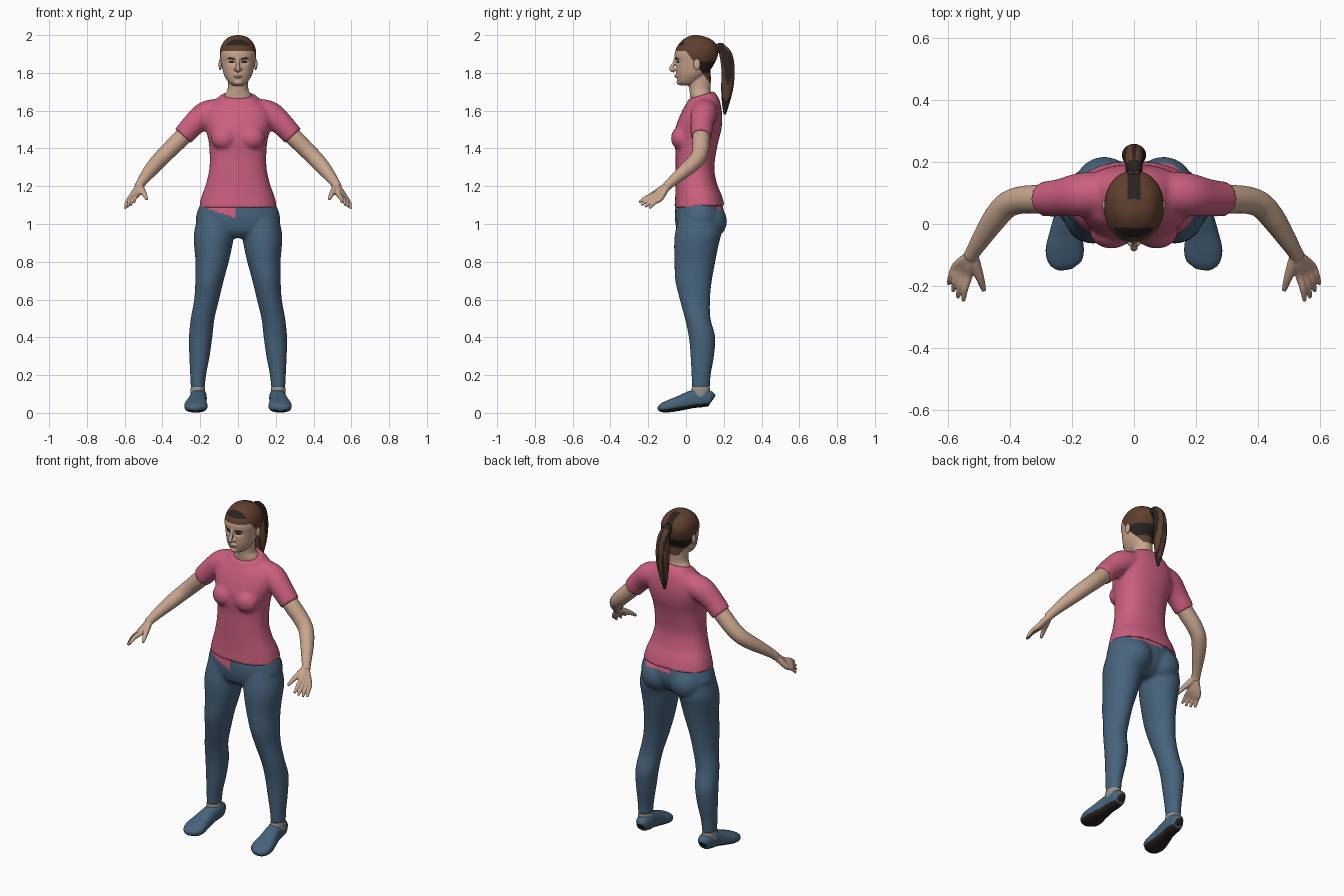
import bpy, bmesh, math
from mathutils import Vector, Matrix

default = bpy.data.objects.get("Cube")
if default:
    bpy.data.objects.remove(default, do_unlink=True)


def material(name, r, g, b):
    mat = bpy.data.materials.new(name)
    mat.use_nodes = True
    mat.diffuse_color = (r, g, b, 1)
    bsdf = mat.node_tree.nodes["Principled BSDF"]
    bsdf.inputs["Base Color"].default_value = (r, g, b, 1)
    bsdf.inputs["Roughness"].default_value = 0.8
    return mat


skin = material("skin", .58, .38, .27)
pink = material("pink cloth", .6, .115, .21)
blue = material("blue denim", .062, .125, .2)
brown = material("brown hair", .115, .05, .028)
dark = material("dark brown", .022, .017, .014)
grey = material("grey sock", .3, .28, .27)
lip = material("lip", .36, .19, .15)


def spline(rows, steps):
    """Catmull-Rom through rows of numbers."""
    out = []
    for i in range(len(rows) - 1):
        p0, p1 = rows[max(i - 1, 0)], rows[i]
        p2, p3 = rows[i + 1], rows[min(i + 2, len(rows) - 1)]
        for k in range(steps):
            t = k / steps
            out.append([b + t * ((c - a) + t * ((2 * a - 5 * b + 4 * c - d) + t * (3 * b - a - 3 * c + d))) / 2
                        for a, b, c, d in zip(p0, p1, p2, p3)])
    return out + [list(rows[-1])]


def loft(bm, rows, flat=False, side=(1, 0, 0), power=2, sign=1, sides=32, steps=5):
    """Skin rings (x, y, z, width, depth, tilt); flat rings are level, others follow the path."""
    rows = [tuple(r) + (r[-1],) * (len(r) == 4) for r in rows]
    rows = spline([r + (0,) * (6 - len(r)) for r in rows], steps)
    rings = []
    for i, (x, y, z, a, b, tilt) in enumerate(rows):
        centre = Vector((x, y, z))
        if flat:
            u, v = Vector((1, 0, 0)), Vector((0, 1, tilt))
        else:
            t = Vector(rows[min(i + 1, len(rows) - 1)][:3]) - Vector(rows[max(i - 1, 0)][:3])
            t.normalize()
            u = Vector(side)
            u = (u - t * u.dot(t)).normalized()
            v = t.cross(u)
        ring = []
        for k in range(sides):
            c, s = math.cos(k * math.tau / sides), math.sin(k * math.tau / sides)
            p = centre + u * a * math.copysign(abs(c) ** (2 / power), c) \
                + v * b * math.copysign(abs(s) ** (2 / power), s)
            ring.append(bm.verts.new((p.x * sign, p.y, p.z)))
        rings.append(ring)
    for r, q in zip(rings, rings[1:]):
        for k in range(sides):
            n = (k + 1) % sides
            bm.faces.new((r[k], r[n], q[n], q[k]))
    bm.faces.new(rings[0])
    bm.faces.new(rings[-1])


def both(bm, rows, **options):
    for sign in (1, -1):
        loft(bm, rows, sign=sign, **options)


def blob(bm, centre, radii, mirrored=True):
    for sign in (1, -1) if mirrored else (1,):
        place = Matrix.Translation((centre[0] * sign, centre[1], centre[2]))
        bmesh.ops.create_icosphere(bm, subdivisions=3, radius=1, matrix=place @ Matrix.Diagonal((*radii, 1)))


def finish(bm, name, mats, voxel=0, rule=None, smooth=4, shape=None):
    """Fuse the pieces into one skin, then colour faces by rule(centre, normal)."""
    bmesh.ops.recalc_face_normals(bm, faces=bm.faces)
    mesh = bpy.data.meshes.new(name)
    bm.to_mesh(mesh)
    bm.free()
    ob = bpy.data.objects.new(name, mesh)
    bpy.context.collection.objects.link(ob)
    if voxel:
        fuse = ob.modifiers.new("fuse", 'REMESH')
        fuse.mode, fuse.voxel_size = 'VOXEL', voxel
        soft = ob.modifiers.new("soften", 'SMOOTH')
        soft.iterations = smooth
        graph = bpy.context.evaluated_depsgraph_get()
        ob.data = bpy.data.meshes.new_from_object(ob.evaluated_get(graph))
        ob.modifiers.clear()
        mesh = ob.data
    mesh.materials.clear()
    for m in mats:
        mesh.materials.append(m)
    if shape:
        for v in mesh.vertices:
            shape(v.co)
    for p in mesh.polygons:
        p.use_smooth = True
        p.material_index = rule(p.center, p.normal) if rule else 0
    mesh.set_sharp_from_angle(angle=math.radians(50))
    return ob


def body(z, front, back, width, tilt=0):
    return (0, (front + back) / 2, z, width, (back - front) / 2, tilt)


# Shirt: torso, bust and sleeves
bm = bmesh.new()
loft(bm, [body(1.09, -.062, .205, .207, .06), body(1.15, -.057, .188, .192, .04),
          body(1.21, -.055, .165, .17), body(1.29, -.055, .15, .152), body(1.37, -.055, .158, .15),
          body(1.44, -.062, .172, .156), body(1.49, -.06, .185, .168), body(1.55, -.042, .192, .18),
          body(1.61, -.015, .188, .168), body(1.65, .002, .175, .125, .15),
          body(1.682, .012, .148, .088, .3)], flat=True, power=2.3, sides=48)
both(bm, [(.09, .1, 1.595, .07), (.17, .095, 1.58, .07), (.235, .085, 1.527, .061),
          (.292, .08, 1.465, .056)], side=(0, 1, 0))
blob(bm, (.073, -.022, 1.455), (.07, .058, .065))
finish(bm, "shirt", [pink], .009, smooth=6)


# Trousers: pelvis, seat and legs; the hanging hem shows as a painted flap
def hem(c, n):
    front_flap = c.y < 0 and -.17 < c.x < -.012 and c.z > 1.085 - (c.x + .17) * .35
    back_flap = c.y > .1 and -.03 < c.x < .15 and c.z > 1.075
    return 1 if c.z > 1.105 or front_flap or back_flap else 0


bm = bmesh.new()
loft(bm, [body(.925, -.01, .12, .1), body(.96, -.045, .17, .19), body(1.02, -.058, .2, .222),
          body(1.07, -.058, .2, .214), body(1.13, -.05, .185, .188)], flat=True, power=2.2, sides=48)
blob(bm, (.095, .115, 1.015), (.1, .102, .1))
both(bm, [(.115, .07, 1.04, .1, .11), (.127, .064, .95, .106, .122), (.131, .055, .89, .102, .118),
          (.137, .047, .8, .088, .108), (.151, .04, .7, .075, .097), (.166, .047, .6, .066, .08),
          (.187, .062, .5, .063, .068), (.198, .085, .4, .062, .07), (.204, .086, .3, .054, .062),
          (.211, .08, .2, .042, .051), (.213, .079, .128, .037, .047)], flat=True)
finish(bm, "trousers", [blue, pink], .009, hem)

# Arms with hands
bm = bmesh.new()
both(bm, [(.25, .082, 1.505, .045), (.31, .08, 1.445, .046), (.365, .077, 1.39, .044),
          (.41, .06, 1.345, .042), (.45, .015, 1.3, .039), (.49, -.045, 1.25, .031),
          (.515, -.085, 1.215, .025), (.527, -.105, 1.195, .024)])
wrist = Vector((.52, -.095, 1.205))
index_base, index_tip = Vector((.533, -.165, 1.155)), Vector((.55, -.248, 1.115))
little_base, little_tip = Vector((.574, -.137, 1.132)), Vector((.597, -.193, 1.083))
for k, longer in enumerate((0, .1, .08, 0)):
    base, tip = index_base.lerp(little_base, k / 3), index_tip.lerp(little_tip, k / 3)
    tip += (tip - base) * longer
    middle = base.lerp(tip, .5) + Vector((.003, -.003, .005))
    both(bm, [(*wrist, .017), (*wrist.lerp(base, .5), .017), (*base, .014), (*middle, .011), (*tip, .007)],
         sides=16)
both(bm, [(*wrist, .017), (.506, -.145, 1.175, .017), (.494, -.18, 1.155, .013), (.483, -.215, 1.13, .008)],
     sides=16)
finish(bm, "arms", [skin], .004, smooth=3)


# Head and neck, with hair, brows, eyes and lips coloured by region
def face_rule(c, n):
    x, y, z = abs(c.x), c.y, c.z
    if z > 1.915 or (z > 1.755 and y > (1.915 - z) * .75):
        fringe = z > 1.945 and y < -.012
        parting = x < .022 and y > .08 and z > 1.9
        nape = 1.8 < z < 1.86 and y > .07
        return 2 if fringe or parting or nape else 1
    if y < -.01 and n.y < 0:
        if .014 < x < .056 and abs(z - 1.878 + abs(x - .04) * .2) < .0045:
            return 2
        if ((x - .034) / .016) ** 2 + ((z - 1.857) / .0065) ** 2 < 1:
            return 2
        if (x / .025) ** 2 + ((z - 1.784) / .009) ** 2 < 1:
            return 3
    return 0


def eye_sockets(co):
    if co.y < 0:
        d = ((abs(co.x) - .034) / .02) ** 2 + ((co.z - 1.858) / .013) ** 2
        co.y += .009 * math.exp(-d)


bm = bmesh.new()
loft(bm, [body(1.733, -.028, .03, .028), body(1.75, -.042, .065, .05), body(1.785, -.05, .105, .072),
          body(1.82, -.053, .132, .083), body(1.86, -.056, .156, .091), body(1.9, -.06, .17, .096),
          body(1.94, -.047, .167, .09), body(1.975, -.016, .137, .068), body(1.992, .012, .1, .042),
          body(2.0, .035, .065, .01)], flat=True, power=2.15, sides=48)
loft(bm, [(0, .078, 1.62, .07, .05), (0, .08, 1.675, .074, .058), (0, .074, 1.71, .056, .056),
          (0, .072, 1.76, .053, .06), (0, .075, 1.81, .055, .055)], flat=True)
loft(bm, [(0, -.052, 1.882, .009), (0, -.064, 1.85, .009), (0, -.077, 1.822, .012), (0, -.06, 1.81, .01)])
blob(bm, (.013, -.06, 1.818), (.009, .011, .008))
blob(bm, (0, -.05, 1.784), (.024, .012, .011), False)
blob(bm, (0, -.036, 1.75), (.022, .014, .014), False)
finish(bm, "head", [skin, brown, dark, lip], .0032, face_rule, 4, eye_sockets)

# Ears
bm = bmesh.new()
blob(bm, (.094, .058, 1.845), (.009, .018, .03))
finish(bm, "ears", [skin])

# Ponytail and its tie
bm = bmesh.new()
loft(bm, [(0, .15, 1.93, .02), (0, .185, 1.93, .024), (0, .212, 1.89, .034), (0, .223, 1.81, .039, .035),
          (0, .218, 1.72, .034, .032), (0, .21, 1.64, .02), (0, .205, 1.58, .006)])
finish(bm, "ponytail", [brown, dark],
       rule=lambda c, n: 1 if math.sin(c.x * 210 + c.z * 14) > .45 or c.z < 1.62 else 0)
bm = bmesh.new()
loft(bm, [(0, .168, 1.932, .026), (0, .182, 1.931, .028), (0, .192, 1.925, .026)])
finish(bm, "hair_tie", [dark])

# Socks
bm = bmesh.new()
both(bm, [(.212, .07, .08, .04, .05), (.213, .077, .115, .039, .05), (.213, .078, .136, .037, .047)], flat=True)
finish(bm, "socks", [grey])


# Shoes: rings from heel to toe, dark along the sole
def shoe_ring(y, low, high, width, x):
    return (x, y, (low + high) / 2, width, (high - low) / 2)


bm = bmesh.new()
both(bm, [shoe_ring(.142, .05, .09, .015, .206), shoe_ring(.13, .036, .115, .034, .206),
          shoe_ring(.085, .03, .128, .043, .208), shoe_ring(.03, .024, .118, .044, .212),
          shoe_ring(-.03, .012, .092, .053, .219), shoe_ring(-.085, .003, .07, .062, .223),
          shoe_ring(-.125, .002, .052, .052, .222), shoe_ring(-.147, .01, .034, .022, .219)], power=2.5)
finish(bm, "shoes", [blue, dark], .005,
       lambda c, n: 1 if n.z < -.45 or c.z < .014 + max(0, c.y + .06) * .16 else 0)
